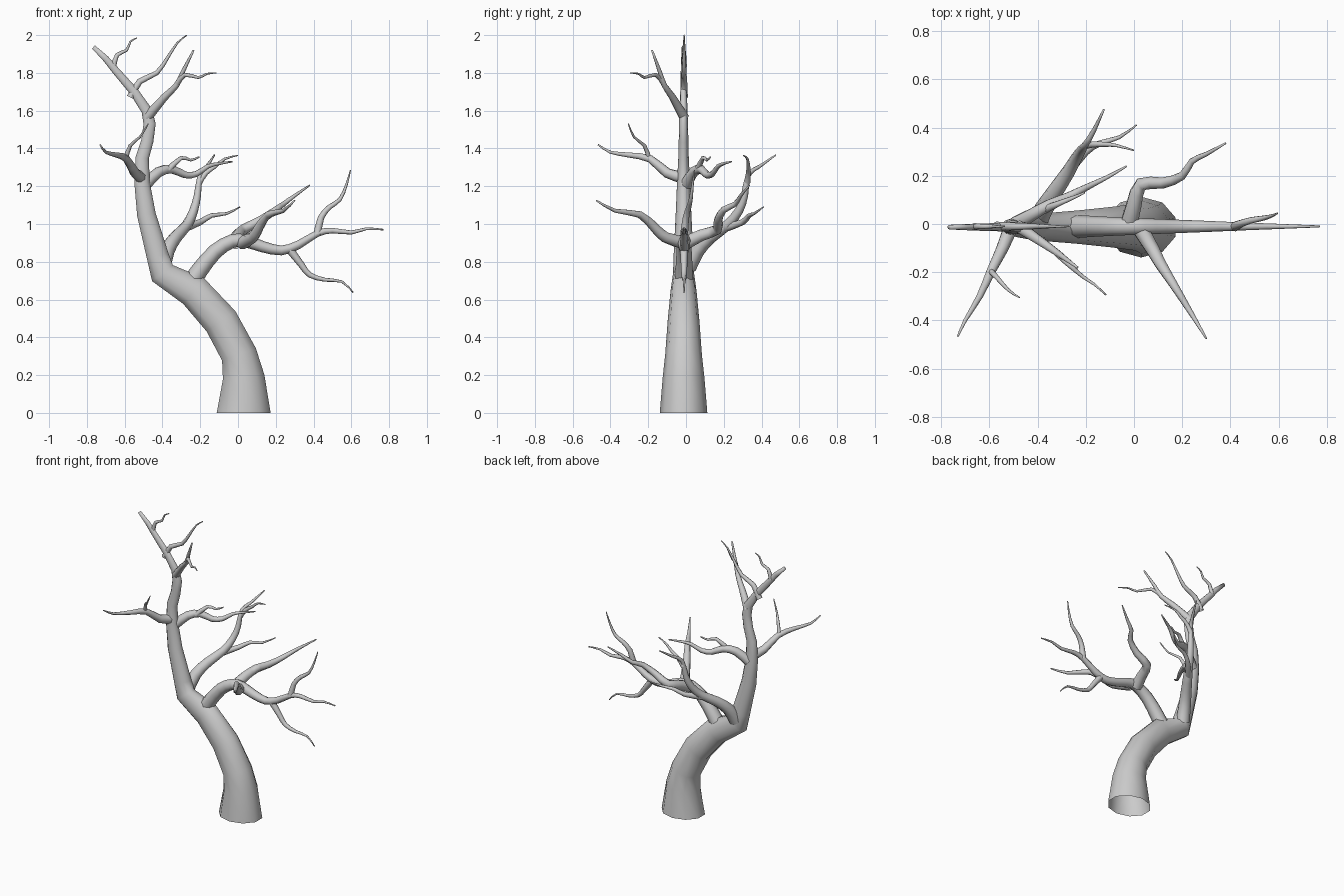
import bpy, bmesh, math
from mathutils import Vector


def smooth_path(pts):
    """Insert rounded midpoints between the given points."""
    out = []
    for i in range(len(pts) - 1):
        a, b = pts[max(i - 1, 0)], pts[i]
        c, d = pts[i + 1], pts[min(i + 2, len(pts) - 1)]
        out += [b, (b + c) * 0.5625 - (a + d) * 0.0625]
    return out + [pts[-1]]


def tube(name, pts, radii, sides, flat=None):
    """Sweep a ring along pts; flat scales the ring in y."""
    bm = bmesh.new()
    rings, side = [], Vector((0, 1, 0))
    for i, p in enumerate(pts):
        t = Vector((0, 0, 0))
        if i > 0:
            t += (p - pts[i - 1]).normalized()
        if i < len(pts) - 1:
            t += (pts[i + 1] - p).normalized()
        if flat and i == 0:
            t = Vector((0, 0, 1))
        t.normalize()
        side = (side - t * side.dot(t)).normalized()
        other = side.cross(t)
        k = flat[i] if flat else 1
        ring = []
        for s in range(sides):
            a = 2 * math.pi * s / sides
            ring.append(bm.verts.new(p + radii[i] * (side * math.cos(a) * k + other * math.sin(a))))
        rings.append(ring)
    for r0, r1 in zip(rings, rings[1:]):
        for s in range(sides):
            n = (s + 1) % sides
            bm.faces.new((r0[s], r0[n], r1[n], r1[s]))
    bm.faces.new(rings[-1])
    bmesh.ops.recalc_face_normals(bm, faces=bm.faces)
    for f in bm.faces:
        f.smooth = True
    me = bpy.data.meshes.new(name)
    bm.to_mesh(me)
    bm.free()
    ob = bpy.data.objects.new(name, me)
    bpy.context.collection.objects.link(ob)


def branch(name, r0, r1, *pts):
    """Tapered branch from radius r0 to r1."""
    path = smooth_path([Vector(p) for p in pts])
    d = [0]
    for a, b in zip(path, path[1:]):
        d.append(d[-1] + (b - a).length)
    tube(name, path, [r0 + (r1 - r0) * x / d[-1] for x in d], 8)


# Trunk: x, z, radius, y flattening
trunk = [(.03, 0, .15, .84), (.03, .19, .116, .95), (.005, .31, .1, .97), (-.09, .485, .098, .86),
         (-.235, .645, .092, .75), (-.40, .74, .073, .76), (-.425, .83, .062, .85),
         (-.485, 1.05, .052, .8), (-.508, 1.22, .043, .8), (-.507, 1.35, .037, .75),
         (-.48, 1.44, .034, .75), (-.468, 1.53, .034, .7), (-.483, 1.6, .03, .7),
         (-.55, 1.7, .025, .7), (-.65, 1.815, .021, .7), (-.70, 1.875, .018, .7), (-.765, 1.937, .012, .8)]
tube("trunk", [Vector((x, -.013, z)) for x, z, r, k in trunk],
     [t[2] for t in trunk], 10, [t[3] for t in trunk])

# Crown twigs
branch("crown_branch", .02, .003, (-.57, -.01, 1.67), (-.52, -.01, 1.755), (-.43, -.01, 1.80),
       (-.37, -.01, 1.885), (-.32, -.01, 1.96), (-.27, -.01, 2.0))
branch("crown_twig", .015, .003, (-.66, -.01, 1.83), (-.64, -.01, 1.895), (-.59, -.01, 1.92),
       (-.57, -.01, 1.965), (-.535, -.01, 1.985))
branch("front_crown_branch", .027, .005, (-.48, -.01, 1.565), (-.39, -.07, 1.67), (-.325, -.115, 1.735),
       (-.29, -.14, 1.81), (-.235, -.18, 1.92))
branch("front_crown_twig", .014, .003, (-.32, -.12, 1.745), (-.28, -.16, 1.79), (-.21, -.22, 1.775),
       (-.165, -.25, 1.795), (-.115, -.295, 1.80))

# Front left branch
branch("left_branch", .032, .004, (-.51, -.01, 1.245), (-.545, -.1, 1.27), (-.59, -.19, 1.345),
       (-.64, -.30, 1.365), (-.70, -.40, 1.38), (-.73, -.465, 1.42))
branch("left_twig", .013, .003, (-.595, -.195, 1.345), (-.57, -.22, 1.415), (-.52, -.275, 1.46),
       (-.475, -.305, 1.53))

# Middle rear branch
branch("middle_branch", .033, .004, (-.49, 0, 1.21), (-.42, .04, 1.275), (-.35, .08, 1.29),
       (-.28, .11, 1.26), (-.22, .14, 1.265), (-.16, .17, 1.305), (-.1, .2, 1.32), (-.03, .24, 1.33))
branch("middle_twig", .018, .004, (-.37, .06, 1.285), (-.3, .09, 1.35), (-.25, .11, 1.338),
       (-.205, .13, 1.355))

# Rear branch rising from the trunk bend
branch("rear_branch", .045, .004, (-.40, .01, .77), (-.375, .06, .86), (-.33, .13, .93), (-.27, .22, .995),
       (-.235, .28, 1.07), (-.215, .31, 1.15), (-.20, .33, 1.26), (-.165, .39, 1.305), (-.125, .475, 1.365))
branch("rear_upper_twig", .016, .003, (-.205, .325, 1.22), (-.17, .33, 1.27), (-.12, .33, 1.305),
       (-.07, .325, 1.345), (0, .305, 1.363))
branch("rear_lower_twig", .023, .003, (-.28, .21, .98), (-.2, .30, 1.01), (-.14, .335, 1.045),
       (-.06, .36, 1.055), (.01, .41, 1.09))

# Large right limb and its offshoots
branch("right_limb", .048, .004, (-.24, -.01, .70), (-.2, -.01, .76), (-.12, -.01, .855), (-.03, -.01, .91),
       (.04, -.01, .91), (.13, -.01, .88), (.23, -.01, .86), (.32, -.01, .89), (.42, -.01, .95),
       (.5, -.01, .965), (.6, -.01, .955), (.68, -.01, .975), (.77, -.01, .97))
branch("right_rear_branch", .038, .004, (-.02, 0, .90), (0, .08, .94), (.03, .165, .97), (.12, .17, 1.02),
       (.2, .2, 1.075), (.24, .26, 1.105), (.30, .29, 1.15), (.38, .335, 1.205))
branch("right_front_branch", .036, .004, (.02, -.01, .90), (.08, -.11, .93), (.11, -.165, .98),
       (.16, -.245, 1.05), (.24, -.375, 1.07), (.30, -.475, 1.125))
branch("right_upper_twig", .021, .003, (.42, -.01, .945), (.44, 0, 1.035), (.485, .015, 1.09),
       (.54, .025, 1.13), (.575, .035, 1.21), (.595, .045, 1.285))
branch("right_lower_twig", .022, .003, (.27, -.01, .87), (.335, -.01, .785), (.38, -.01, .73),
       (.46, -.01, .705), (.55, -.01, .695), (.61, -.01, .637))
